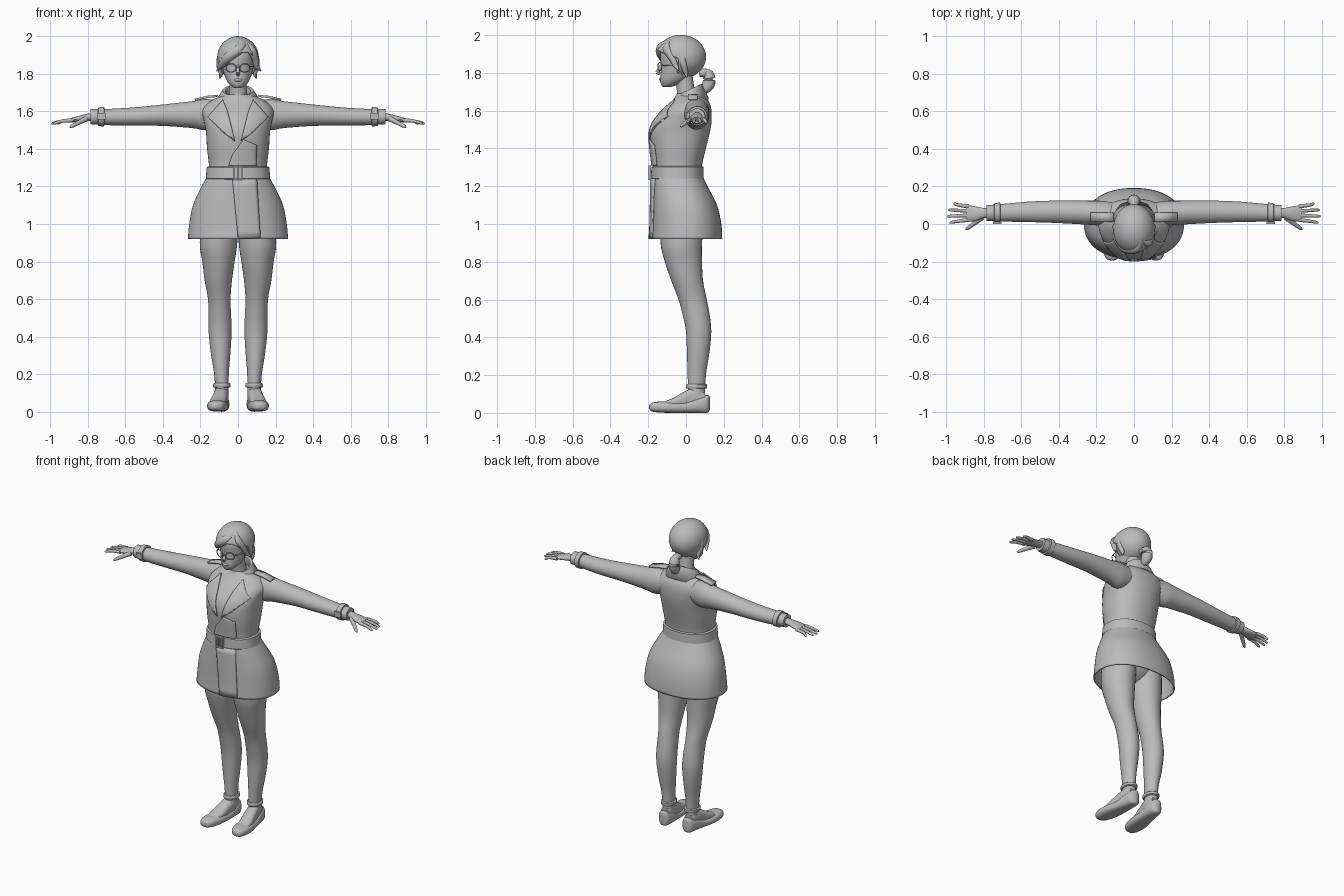
import bpy, bmesh
from math import sin, cos, pi, radians
from mathutils import Vector
from mathutils.bvhtree import BVHTree
from mathutils.geometry import tessellate_polygon

old = bpy.data.objects.get("Cube")
if old:
    bpy.data.objects.remove(old)

grey = bpy.data.materials.new("plain grey")
grey.use_nodes = True
tone = (0.5, 0.5, 0.5, 1)
grey.diffuse_color = tone
grey.node_tree.nodes["Principled BSDF"].inputs["Base Color"].default_value = tone
X, Y, Z = Vector((1, 0, 0)), Vector((0, 1, 0)), Vector((0, 0, 1))


def finish(bm, name, mirror=False, thick=0, angle=45):
    bmesh.ops.recalc_face_normals(bm, faces=bm.faces)
    mesh = bpy.data.meshes.new(name)
    bm.to_mesh(mesh)
    bm.free()
    ob = bpy.data.objects.new(name, mesh)
    bpy.context.collection.objects.link(ob)
    mesh.materials.append(grey)
    if thick:
        solid = ob.modifiers.new("thickness", "SOLIDIFY")
        solid.thickness = thick
        solid.offset = 0
    if mirror:
        ob.modifiers.new("mirror", "MIRROR")
    bpy.ops.object.select_all(action="DESELECT")
    ob.select_set(True)
    bpy.context.view_layer.objects.active = ob
    bpy.ops.object.shade_smooth_by_angle(angle=radians(angle))
    return ob


def spline(rows, steps):
    """Catmull-Rom interpolation through rows of numbers."""
    out = []
    for i in range(len(rows) - 1):
        a, b, c, d = (rows[max(0, min(len(rows) - 1, i + k))] for k in (-1, 0, 1, 2))
        for s in range(steps):
            t = s / steps
            out.append([q + t / 2 * (r - p + t * (2 * p - 5 * q + 4 * r - s4
                        + t * (3 * (q - r) + s4 - p)))
                        for p, q, r, s4 in zip(a, b, c, d)])
    return out + [list(rows[-1])]


def skin(name, stations, sides=32, caps=True, power=1.0, **kw):
    """Bridge elliptical rings given as centre, first axis, second axis."""
    bm = bmesh.new()
    rings = []
    for c, u, v in stations:
        ring = []
        for k in range(sides):
            a = 2 * pi * k / sides
            ca, sa = cos(a), sin(a)
            p = u * (abs(ca) ** power * (1 if ca > 0 else -1))
            p = p + v * (abs(sa) ** power * (1 if sa > 0 else -1))
            ring.append(bm.verts.new(c + p))
        rings.append(ring)
    for r, s in zip(rings, rings[1:]):
        for k in range(sides):
            j = (k + 1) % sides
            bm.faces.new((r[k], r[j], s[j], s[k]))
    if caps:
        bm.faces.new(rings[0])
        bm.faces.new(rings[-1])
    return finish(bm, name, **kw)


def upright(name, rows, cx=False, steps=4, **kw):
    """Rows: height, front y, back y, then half width or inner and outer x."""
    st = []
    for r in spline(rows, steps):
        x, w = ((r[3] + r[4]) / 2, (r[4] - r[3]) / 2) if cx else (0, r[3])
        st.append((Vector((x, (r[1] + r[2]) / 2, r[0])), X * w, Y * (r[2] - r[1]) / 2))
    return skin(name, st, **kw)


def tube(name, points, sides=12, **kw):
    """Round tapering tube, rows: x, y, z, radius."""
    rows = spline(points, 4)
    st = []
    for i, r in enumerate(rows):
        a, b = rows[max(i - 1, 0)], rows[min(i + 1, len(rows) - 1)]
        q = (Vector(b[:3]) - Vector(a[:3])).to_track_quat("Z", "Y")
        st.append((Vector(r[:3]), q @ X * r[3], q @ Y * r[3]))
    return skin(name, st, sides=sides, **kw)


def ball(name, at, size, **kw):
    bm = bmesh.new()
    bmesh.ops.create_uvsphere(bm, u_segments=24, v_segments=16, radius=1)
    for v in bm.verts:
        v.co = Vector(at) + Vector(a * b for a, b in zip(v.co, size))
    return finish(bm, name, **kw)


def box(name, at, size, **kw):
    bm = bmesh.new()
    bmesh.ops.create_cube(bm, size=1)
    for v in bm.verts:
        v.co = Vector(at) + Vector(a * b for a, b in zip(v.co, size))
    return finish(bm, name, **kw)


def drape(name, base, outline, mirror=False):
    """Lay a thin cloth panel, outlined in x and z, on the front of base."""
    tree = BVHTree.FromObject(base, bpy.context.evaluated_depsgraph_get())
    bm = bmesh.new()
    pts = [Vector((x, -1, z)) for x, z in outline]
    vs = [bm.verts.new(p) for p in pts]
    for tri in tessellate_polygon([[Vector((p.x, p.z, 0)) for p in pts]]):
        bm.faces.new([vs[i] for i in tri])
    bmesh.ops.subdivide_edges(bm, edges=bm.edges, cuts=7, use_grid_fill=True)
    for v in bm.verts:
        hit = tree.ray_cast(v.co, Y)[0]
        if hit is None:
            hit = tree.find_nearest(Vector((v.co.x, 0, v.co.z)))[0]
        v.co = hit - Y * 0.006
    return finish(bm, name, mirror=mirror, thick=0.008)


# Coat body, skirt and overlapping front panels
torso = upright("coat_body", [(1.24, -.18, .085, .163), (1.31, -.175, .085, .155),
    (1.4, -.185, .105, .165), (1.48, -.19, .125, .17), (1.54, -.172, .135, .18),
    (1.6, -.125, .135, .19), (1.64, -.085, .125, .165), (1.67, -.06, .105, .12),
    (1.69, -.05, .09, .06)], sides=48, power=.9)
skirt = upright("coat_skirt", [(.92, -.185, .188, .263), (1, -.18, .183, .256),
    (1.1, -.178, .16, .236), (1.19, -.177, .115, .195), (1.25, -.176, .085, .162)],
    sides=64, caps=False, power=.9, thick=.008)
drape("skirt_flap", skirt, [(-.03, 1.24), (0, .921), (.12, .925), (.1, 1.24)])
drape("chest_flap", torso, [(-.05, 1.31), (-.03, 1.37), (.03, 1.45), (.1, 1.42), (.1, 1.31)])
drape("lapels", torso, [(.015, 1.44), (.08, 1.49), (.16, 1.57), (.12, 1.615), (.08, 1.66),
    (.055, 1.6)], mirror=True)

# Belt with buckle frame
upright("belt", [(1.238, -.18, .088, .166), (1.242, -.186, .094, .172),
    (1.302, -.183, .092, .167), (1.307, -.176, .085, .158)], steps=1, sides=48, power=.9)
for side in (-1, 1):
    box("buckle_side", (side * .022, -.192, 1.272), (.008, .014, .075))
    box("buckle_bar", (0, -.192, 1.272 + side * .034), (.05, .014, .008))
box("buckle_pin", (0, -.193, 1.272), (.006, .01, .07))

# Folded collar open at the front
bm = bmesh.new()
rows = []
for i in range(33):
    a = radians(-145 + 290 * i / 32)
    drop = (1 - cos(a)) / 2
    rows.append([bm.verts.new((r * sin(a), .02 + r * .8 * cos(a), z - .06 * drop))
        for r, z in ((.062, 1.665), (.07, 1.735), (.08, 1.738), (.122 + .02 * drop, 1.66))])
for r, s in zip(rows, rows[1:]):
    for k in range(3):
        bm.faces.new((r[k], r[k + 1], s[k + 1], s[k]))
finish(bm, "collar", thick=.009)

# Shoulder straps
bm = bmesh.new()
strip = [[bm.verts.new((x, y, z)) for y in (.01, .06)]
    for x, z in ((.11, 1.683), (.16, 1.678), (.23, 1.662))]
for r, s in zip(strip, strip[1:]):
    bm.faces.new((r[0], r[1], s[1], s[0]))
finish(bm, "shoulder_straps", mirror=True, thick=.012)

# Sleeves, cuff straps and hands
sleeve = [(.08, .05, 1.59, .06, .065), (.17, .057, 1.583, .066, .083),
    (.24, .06, 1.583, .064, .072), (.4, .065, 1.58, .06, .057), (.55, .065, 1.573, .055, .049),
    (.7, .06, 1.57, .047, .043), (.785, .058, 1.572, .042, .04)]
skin("sleeves", [(Vector(r[:3]), Y * r[3], Z * r[4]) for r in spline(sleeve, 4)], mirror=True)
skin("cuff_straps", [(Vector((x, .06, 1.572)), Y * r, Z * (r - .002)) for x, r in
    ((.712, .046), (.714, .054), (.744, .052), (.746, .043))], mirror=True)
box("cuff_buckles", (.73, .006, 1.575), (.045, .01, .035), mirror=True)
palm = [(.76, .058, 1.572, .026, .022), (.8, .058, 1.568, .027, .02),
    (.85, .055, 1.56, .04, .016), (.895, .057, 1.552, .044, .011)]
skin("palms", [(Vector(r[:3]), Y * r[3], Z * r[4]) for r in spline(palm, 4)],
    sides=20, mirror=True)
for k, reach in enumerate((.982, .993, .988, .962)):
    y = .022 + k * .024
    tip = y + (k - 1.5) * .009
    tube("fingers", [(.88, y, 1.553, .011), (.935, (y + tip) / 2, 1.549, .009),
        (reach - .006, tip, 1.537, .007), (reach, tip, 1.535, .003)], mirror=True)
tube("thumbs", [(.81, .035, 1.56, .015), (.85, .005, 1.54, .012),
    (.885, -.022, 1.521, .009), (.896, -.03, 1.515, .003)], mirror=True)

# Legs and hips
upright("legs", [(.08, .01, .1, .05, .122), (.15, .01, .102, .05, .123),
    (.22, .008, .108, .048, .13), (.32, .005, .124, .04, .146), (.43, 0, .134, .034, .157),
    (.52, -.018, .125, .037, .158), (.6, -.04, .11, .04, .16), (.7, -.078, .09, .032, .178),
    (.8, -.112, .085, .018, .19), (.9, -.135, .085, .004, .204), (1.08, -.14, .1, 0, .19)],
    cx=True, mirror=True)
ball("hips", (0, -.03, 1.06), (.19, .125, .14))
upright("ankle_bands", [(.128, .004, .107, .044, .128), (.132, 0, .112, .04, .132),
    (.148, 0, .112, .04, .132), (.152, .004, .107, .044, .128)], cx=True, steps=1, mirror=True)


def shoe_part(name, rows):
    """Rows: y, centre x, bottom, top, half width."""
    skin(name, [(Vector((r[1], r[0], (r[2] + r[3]) / 2)), X * r[4], Z * (r[3] - r[2]) / 2)
        for r in spline(rows, 4)], sides=24, power=.75, mirror=True)


shoe_part("feet", [(-.13, .112, .02, .055, .035), (-.07, .106, .02, .078, .043),
    (-.01, .096, .02, .112, .04), (.05, .088, .02, .135, .038), (.1, .086, .02, .11, .03)])
shoe_part("shoes", [(-.195, .117, .022, .04, .006), (-.182, .116, .008, .053, .034),
    (-.14, .113, .002, .06, .05), (-.08, .107, 0, .058, .056), (-.01, .098, 0, .056, .049),
    (.06, .09, 0, .08, .044), (.112, .087, 0, .095, .034), (.126, .086, .015, .085, .008)])

# Neck, face and glasses
tube("neck", [(0, .015, 1.64, .062), (0, 0, 1.7, .048), (0, -.012, 1.79, .046)], sides=24)
upright("head", [(1.724, -.12, -.085, .018), (1.735, -.13, -.05, .036),
    (1.76, -.137, 0, .058), (1.8, -.134, .04, .074), (1.84, -.132, .065, .083),
    (1.9, -.136, .075, .084), (1.95, -.11, .05, .065), (1.97, -.07, .02, .03)])
tube("nose", [(0, -.128, 1.845, .007), (0, -.144, 1.815, .01), (0, -.15, 1.803, .011),
    (0, -.138, 1.795, .007)])
ball("lips", (0, -.134, 1.767), (.022, .009, .008))
ring = [(.038 + .027 * cos(a * pi / 12), -.139 + .01 * cos(a * pi / 12),
    1.832 + .022 * sin(a * pi / 12), .003) for a in range(25)]
tube("glasses_rims", ring, sides=6, mirror=True)
tube("glasses_arms", [(.064, -.13, 1.838, .003), (.088, -.05, 1.84, .003)], sides=6, mirror=True)
tube("glasses_bridge", [(-.012, -.148, 1.836, .003), (.012, -.148, 1.836, .003)], sides=6)

# Hair cap trimmed to a swept hairline, with locks and ponytail
bm = bmesh.new()
bmesh.ops.create_uvsphere(bm, u_segments=64, v_segments=48, radius=1)
for v in bm.verts:
    v.co = Vector((v.co.x * .108, -.027 + v.co.y * .13, 1.885 + v.co.z * .113))
face = [v for v in bm.verts if v.co.y < -.05 and v.co.z < 1.91 - 6 * (v.co.x - .03) ** 2]
bmesh.ops.delete(bm, geom=face, context="VERTS")
finish(bm, "hair_cap", thick=.006)
tube("swept_fringe", [(.04, -.085, 1.975, .006), (.01, -.128, 1.935, .026),
    (-.045, -.128, 1.895, .026), (-.085, -.09, 1.855, .02), (-.112, -.055, 1.815, .003)])
tube("short_fringe", [(.045, -.085, 1.972, .006), (.07, -.1, 1.93, .022),
    (.092, -.075, 1.88, .018), (.1, -.055, 1.84, .014), (.122, -.04, 1.815, .003)])
tube("side_locks", [(.09, -.02, 1.9, .02), (.098, -.015, 1.85, .018),
    (.09, 0, 1.8, .012), (.1, .005, 1.775, .002)], mirror=True)
tube("hair_tie", [(0, .07, 1.8, .02), (0, .1, 1.8, .024), (0, .115, 1.795, .018)])
tube("ponytail", [(0, .09, 1.802, .014), (0, .117, 1.79, .03), (0, .122, 1.75, .034),
    (.005, .105, 1.715, .026), (.01, .08, 1.695, .005)], sides=20)
